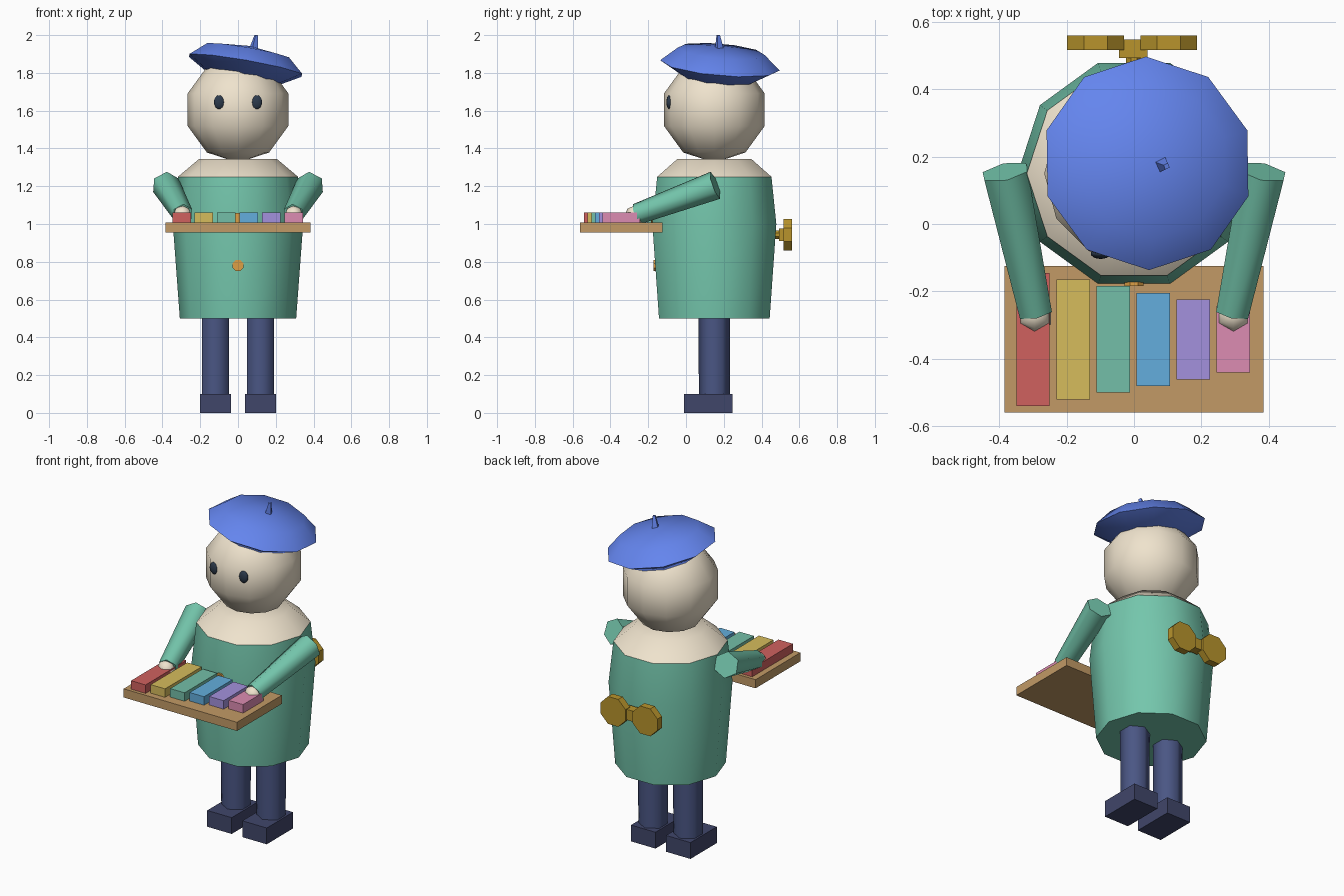
import bpy, bmesh, math
from mathutils import Vector, Matrix

if "Cube" in bpy.data.objects:
    bpy.data.objects.remove(bpy.data.objects["Cube"])


def material(name, hexcode):
    rgb = [int(hexcode[i:i + 2], 16) / 255 for i in (0, 2, 4)]
    m = bpy.data.materials.new(name)
    m.diffuse_color = [c / 12.92 if c < 0.04 else ((c + 0.055) / 1.055) ** 2.4 for c in rgb] + [1]
    m.use_nodes = True
    m.node_tree.nodes["Principled BSDF"].inputs["Base Color"].default_value = m.diffuse_color
    return m


TEAL = material("teal", "74C6AC")
CREAM = material("cream", "EFE3CD")
BLUE = material("blue", "6485EE")
NAVY = material("navy", "4A5684")
SHOE = material("shoe", "40466A")
WOOD = material("wood", "C29A66")
GOLD = material("gold", "B8942C")
ORANGE = material("orange", "DDA045")
DARK = material("dark", "2C3A4C")


def finish(name, bm, mat, matrix=None, smooth=0):
    bmesh.ops.recalc_face_normals(bm, faces=bm.faces)
    me = bpy.data.meshes.new(name)
    bm.to_mesh(me)
    bm.free()
    me.materials.append(mat)
    ob = bpy.data.objects.new(name, me)
    bpy.context.collection.objects.link(ob)
    if matrix is not None:
        ob.matrix_world = matrix
    if smooth:
        bpy.ops.object.select_all(action='DESELECT')
        ob.select_set(True)
        bpy.context.view_layer.objects.active = ob
        bpy.ops.object.shade_smooth_by_angle(angle=math.radians(smooth))
    return ob


def lathe(name, profile, sides, mat, matrix, phase=0, smooth=0):
    """Capped solid of revolution from (radius, height) points; radius 0 makes a point."""
    bm = bmesh.new()
    rings = []
    for r, z in profile:
        n = sides if r else 1
        rings.append([bm.verts.new((r * math.cos(phase + math.tau * i / sides),
                                    r * math.sin(phase + math.tau * i / sides), z)) for i in range(n)])
    for a, b in zip(rings, rings[1:]):
        for i in range(sides):
            j = (i + 1) % sides
            quad = [a[i % len(a)], a[j % len(a)], b[j % len(b)], b[i % len(b)]]
            bm.faces.new(list(dict.fromkeys(quad)))
    for ring in (rings[0], rings[-1]):
        if len(ring) > 1:
            bm.faces.new(ring)
    return finish(name, bm, mat, matrix, smooth)


def box(name, lo, hi, mat):
    lo, hi = Vector(lo), Vector(hi)
    bm = bmesh.new()
    bmesh.ops.create_cube(bm, size=1)
    return finish(name, bm, mat, Matrix.Translation((lo + hi) / 2) @ Matrix.Diagonal((hi - lo).to_4d()))


def ball(name, centre, radii, segs, rings, mat):
    bm = bmesh.new()
    bmesh.ops.create_uvsphere(bm, u_segments=segs, v_segments=rings, radius=1)
    return finish(name, bm, mat, Matrix.Translation(centre) @ Matrix.Diagonal((*radii, 1)), 75)


def rod(name, a, b, r1, r2, sides, mat, phase=0, smooth=0):
    a, b = Vector(a), Vector(b)
    m = Matrix.Translation(a) @ (b - a).to_track_quat('Z', 'Y').to_matrix().to_4x4()
    return lathe(name, [(r1, 0), (r2, (b - a).length)], sides, mat, m, phase, smooth)


CY = 0.15
axis = Matrix.Translation((0, CY, 0))

# Body, shoulders and head
lathe("body", [(0.308, 0.5), (0.345, 1.0), (0.318, 1.25)], 10, TEAL, axis, smooth=45)
lathe("shoulders", [(0.318, 1.25), (0.205, 1.345)], 10, CREAM, axis, smooth=45)
ball("head", (0, CY, 1.605), (0.28, 0.28, 0.28), 12, 5, CREAM)

# Tilted beret with stalk
tilt = (Matrix.Translation((0.04, 0.18, 1.84)) @ Matrix.Rotation(math.radians(10), 4, 'Y')
        @ Matrix.Rotation(math.radians(-5), 4, 'X'))
lathe("beret", [(0.2, -0.068), (0.318, 0), (0.23, 0.076), (0, 0.105)], 10, BLUE, tilt,
      phase=math.pi / 2, smooth=60)
rod("beret_stalk", (0.081, 0.177, 1.915), (0.097, 0.171, 2.0), 0.027, 0.01, 4, BLUE)

for side, s in (("left", -1), ("right", 1)):
    # Eyes
    ball(side + "_eye", (s * 0.099, -0.088, 1.645), (0.03, 0.016, 0.037), 10, 8, DARK)
    # Legs and shoes
    x = s * 0.119
    rod(side + "_leg", (x, CY, 0.1), (x, CY, 0.52), 0.082, 0.084, 6, NAVY, math.pi / 2, 65)
    box(side + "_shoe", (x - 0.083, -0.01, 0), (x + 0.083, 0.245, 0.1), SHOE)
    # Sleeves and hands
    rod(side + "_sleeve", (s * 0.382, 0.155, 1.205), (s * 0.293, -0.262, 1.052),
        0.076, 0.056, 6, TEAL, math.pi / 6, 65)
    ball(side + "_hand", (s * 0.295, -0.27, 1.042), (0.056, 0.056, 0.056), 6, 4, CREAM)

# Tray with six graduated bars
box("tray", (-0.385, -0.56, 0.955), (0.385, -0.125, 1.008), WOOD)
for i, c in enumerate(("D0615F", "D6BC5C", "74BFA8", "63AEDD", "A391DD", "DC8CB2")):
    x, half = -0.299 + 0.1187 * i, 0.1975 - 0.0198 * i
    box(f"tone_bar_{i + 1}", (x - 0.049, -0.3425 - half, 1.008), (x + 0.049, -0.3425 + half, 1.06),
        material(f"bar_{i + 1}", c))

# Front buttons
for i, (y, z) in enumerate(((-0.163, 0.78), (-0.176, 1.03))):
    rod(f"button_{i + 1}", (0, y + 0.02, z), (0, y - 0.008, z), 0.031, 0.031, 8, ORANGE, math.pi / 8)

# Winding key on the back
rod("key_shaft", (0, 0.44, 0.943), (0, 0.53, 0.943), 0.025, 0.025, 8, GOLD, math.pi / 8)
box("key_hub", (-0.045, 0.493, 0.91), (0.04, 0.548, 0.975), GOLD)
for side, x in (("left", -0.114), ("right", 0.103)):
    rod(f"key_{side}_lobe", (x, 0.516, 0.943), (x, 0.56, 0.943), 0.091, 0.091, 8, GOLD, math.pi / 8)
